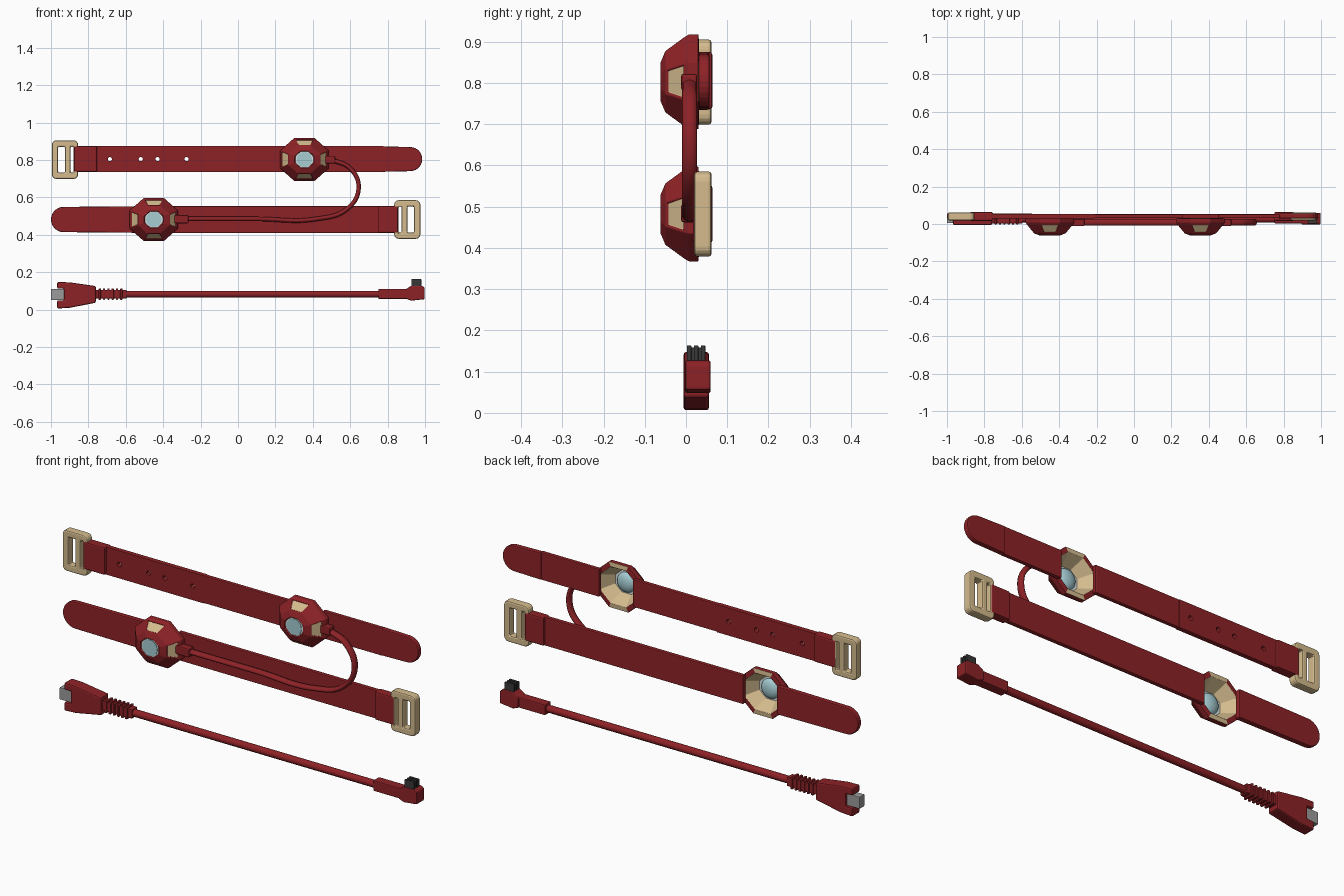
import bpy, bmesh, math
from mathutils import Matrix, Vector

cube = bpy.data.objects.get("Cube")
if cube:
    bpy.data.objects.remove(cube, do_unlink=True)


def material(name, r, g, b):
    m = bpy.data.materials.new(name)
    m.use_nodes = True
    m.diffuse_color = (r, g, b, 1)
    m.node_tree.nodes["Principled BSDF"].inputs["Base Color"].default_value = (r, g, b, 1)
    return m


RED = material("deep red", .27, .016, .02)
TAN = material("sand", .66, .5, .27)
BLUE = material("pale blue", .38, .61, .65)
WHITE = material("off white", .7, .78, .78)
METAL = material("plug metal", .33, .33, .33)
DARK = material("dark pins", .04, .04, .04)


def finish(name, bm, mats, bevel=0):
    bmesh.ops.recalc_face_normals(bm, faces=bm.faces)
    me = bpy.data.meshes.new(name)
    bm.to_mesh(me)
    bm.free()
    ob = bpy.data.objects.new(name, me)
    bpy.context.collection.objects.link(ob)
    for m in mats:
        me.materials.append(m)
    if bevel:
        mod = ob.modifiers.new("soft edges", 'BEVEL')
        mod.width, mod.segments, mod.limit_method = bevel, 2, 'ANGLE'
    return ob


def prism(name, outline, y0, y1, mat, bevel=.004):
    """Extrude an x-z outline from y0 to y1."""
    bm = bmesh.new()
    face = bm.faces.new([bm.verts.new((x, y0, z)) for x, z in outline])
    new = bmesh.ops.extrude_face_region(bm, geom=[face])["geom"]
    bmesh.ops.translate(bm, vec=(0, y1 - y0, 0), verts=[v for v in new if isinstance(v, bmesh.types.BMVert)])
    return finish(name, bm, [mat], bevel)


def rect(x0, x1, z0, z1):
    return [(x0, z0), (x1, z0), (x1, z1), (x0, z1)]


def box(name, x0, x1, y0, y1, z0, z1, mat, bevel=.004):
    return prism(name, rect(x0, x1, z0, z1), y0, y1, mat, bevel)


def arc(cx, cz, r, a0, a1, n):
    steps = [math.radians(a0 + (a1 - a0) * i / n) for i in range(n + 1)]
    return [(cx + r * math.cos(a), cz + r * math.sin(a)) for a in steps]


def cut(target, cutter):
    """Subtract a hidden helper, before any bevel."""
    cutter.hide_render = cutter.hide_viewport = True
    cutter.display_type = 'WIRE'
    mod = target.modifiers.new("opening", 'BOOLEAN')
    mod.object, mod.operation, mod.solver = cutter, 'DIFFERENCE', 'EXACT'
    target.modifiers.move(len(target.modifiers) - 1, 0)


def disc(name, cx, cz, r, y0, y1, mat):
    return prism(name, arc(cx, cz, r, 0, 345, 23), y0, y1, mat, 0)


def tip(name, end, start, cz, half):
    """Strap end with a rounded nose and a raised border."""
    s = 1 if end > start else -1
    r = half * .95
    nose = [(end - s * r + s * (x - 0), z) for x, z in arc(0, cz, r, -90, 90, 14)]
    prism(name, [(start, cz - half)] + nose + [(start, cz + half)], .03, .057, RED, .005)


def buckle(name, outer, s, cz):
    """Rectangular slider; outer is the free side, s points toward the strap."""
    corner, w, h = .024, .14, .103
    pts = []
    for cx, c, a in ((w - corner, -1, -90), (w - corner, 1, 0), (corner, 1, 90), (corner, -1, 180)):
        pts += arc(cx, cz + c * (h - corner), corner, a, a + 90, 4)
    frame = prism(name, [(outer + s * x, z) for x, z in pts], .02, .062, TAN, .007)
    for i, (a, b) in enumerate(((.033, .07), (.1, .116))):
        cut(frame, box(f"{name}_slot_{i}", outer + s * a, outer + s * b, 0, .1,
                       cz - .069, cz + .069, TAN, 0))


# Octagonal hollow pod: outer shell, rim and inner funnel
def pod(name, cx, cz):
    profile = [(.046, -.056), (.052, -.062), (.084, -.05), (.122, -.004), (.13, .008), (.13, .03),
               (.104, .032), (.062, -.035)]
    bm = bmesh.new()
    rings = []
    for r, y in profile:
        k = r / math.cos(math.pi / 8)
        rings.append([bm.verts.new((cx + k * math.cos((i + .5) * math.pi / 4), y,
                                    cz + k * .885 * math.sin((i + .5) * math.pi / 4))) for i in range(8)])
    panels = []
    for ring, (a, b) in enumerate(zip(rings, rings[1:])):
        for i in range(8):
            j = (i + 1) % 8
            f = bm.faces.new((a[i], a[j], b[j], b[i]))
            cardinal = i % 2 == 1
            if ring >= 5 and (cardinal or ring == 6):
                f.material_index = 1
            if ring == 2 and cardinal:
                panels.append(f)
    bmesh.ops.recalc_face_normals(bm, faces=bm.faces)
    bmesh.ops.inset_individual(bm, faces=panels, thickness=.006, depth=0)
    bmesh.ops.inset_individual(bm, faces=panels, thickness=.002, depth=-.004)
    for f in panels:
        f.material_index = 1
    finish(name, bm, [RED, TAN], .002)
    # Window ring, lens and the bulb behind it
    disc(name + "_window_ring", cx, cz, .049, -.058, -.034, WHITE)
    disc(name + "_lens", cx, cz, .041, -.0605, -.056, BLUE)
    disc(name + "_inner_floor", cx, cz, .066, -.04, -.034, WHITE)
    bm = bmesh.new()
    bmesh.ops.create_uvsphere(bm, u_segments=24, v_segments=12, radius=.05,
                              matrix=Matrix.Translation((cx, -.034, cz)) @ Matrix.Diagonal((1, .5, 1, 1)))
    bmesh.ops.bisect_plane(bm, geom=bm.verts[:] + bm.edges[:] + bm.faces[:], plane_co=(0, -.036, 0),
                           plane_no=(0, -1, 0), clear_outer=True)
    for f in bm.faces:
        f.smooth = True
    finish(name + "_bulb", bm, [BLUE])


def cable(name, points, radius, stretch):
    """Round cord, widened along y by stretch."""
    cu = bpy.data.curves.new(name, 'CURVE')
    cu.dimensions, cu.bevel_depth, cu.bevel_resolution, cu.use_fill_caps = '3D', radius, 3, True
    sp = cu.splines.new('BEZIER')
    sp.bezier_points.add(len(points) - 1)
    for p, co in zip(sp.bezier_points, points):
        p.co = Vector((co[0], co[1] / stretch, co[2]))
        p.handle_left_type = p.handle_right_type = 'AUTO'
    ob = bpy.data.objects.new(name, cu)
    ob.scale.y = stretch
    cu.materials.append(RED)
    bpy.context.collection.objects.link(ob)


UP, LOW = .805, .482
POD_UP, POD_LOW = (.355, .803), (-.45, .482)

# Upper strap
box("upper_strap_middle", -.22, POD_UP[0] - .095, .031, .052, UP - .069, UP + .07, RED)
box("upper_strap_right", POD_UP[0] + .095, .78, .031, .052, UP - .069, UP + .07, RED)
panel = box("upper_hole_panel", -.76, -.21, .03, .054, UP - .07, UP + .07, RED)
for i, x in enumerate((-.685, -.52, -.43, -.275)):
    cut(panel, disc(f"hole_cutter_{i}", x, UP, .011, 0, .1, RED))
box("upper_buckle_loop", -.877, -.755, .017, .064, UP - .069, UP + .07, RED, .007)
tip("upper_strap_tip", .985, .77, UP, .068)

# Lower strap
tip("lower_strap_tip", -1, POD_LOW[0] - .095, LOW, .071)
box("lower_strap", POD_LOW[0] + .095, .76, .031, .053, LOW - .072, LOW + .072, RED)
box("lower_buckle_loop", .75, .856, .017, .064, LOW - .071, LOW + .071, RED, .007)

buckle("upper_buckle", -.995, 1, .802)
buckle("lower_buckle", .975, -1, LOW)
pod("upper_pod", *POD_UP)
pod("lower_pod", *POD_LOW)

# Link cord between the pods, with its sleeves
box("upper_cord_sleeve", .465, .52, -.012, .027, .782, .822, RED, .006)
box("lower_cord_sleeve", -.345, -.265, -.012, .027, .462, .506, RED, .006)
cable("link_cord", [(-.28, .009, .485), (.1, .009, .485), (.42, .009, .485), (.585, .009, .54),
                    (.645, .009, .65), (.6, .009, .755), (.5, .009, .802)], .0125, 1.45)

# Data lead: cord, large plug, ribbed sleeve and angled plug
MID = .083
cable("lead_cord", [(-.65, .026, MID), (0, .026, MID), (.8, .026, MID)], .0185, 1)
prism("large_plug_body", [(-.967, .148), (-.967, .112), (-.93, .112), (-.93, .05), (-.967, .05),
                          (-.967, .006), (-.9, .01), (-.76, .037), (-.76, .126), (-.9, .146)],
      -.006, .056, RED, .007)
box("large_plug_metal", -1, -.9, .005, .045, .051, .111, METAL, .003)
box("ribbed_sleeve_core", -.77, -.595, .004, .048, MID - .023, MID + .023, RED)
for i in range(6):
    x = -.745 + i * .023
    box(f"sleeve_rib_{i}", x, x + .012, -.002, .053, MID - .03, MID + .03, RED, .003)
box("small_plug_sleeve", .75, .915, .004, .052, MID - .026, MID + .028, RED, .005)
prism("small_plug_head", [(.895, .06), (.925, .048), (.998, .056), (.998, .118), (.985, .127),
                          (.925, .127), (.895, .108)], -.002, .06, RED, .005)
box("pin_core", .933, .975, .006, .046, .12, .158, DARK, .002)
for i in range(3):
    y = .002 + i * .017
    box(f"pin_{i}", .928, .98, y, y + .011, .12, .164, DARK, .002)
